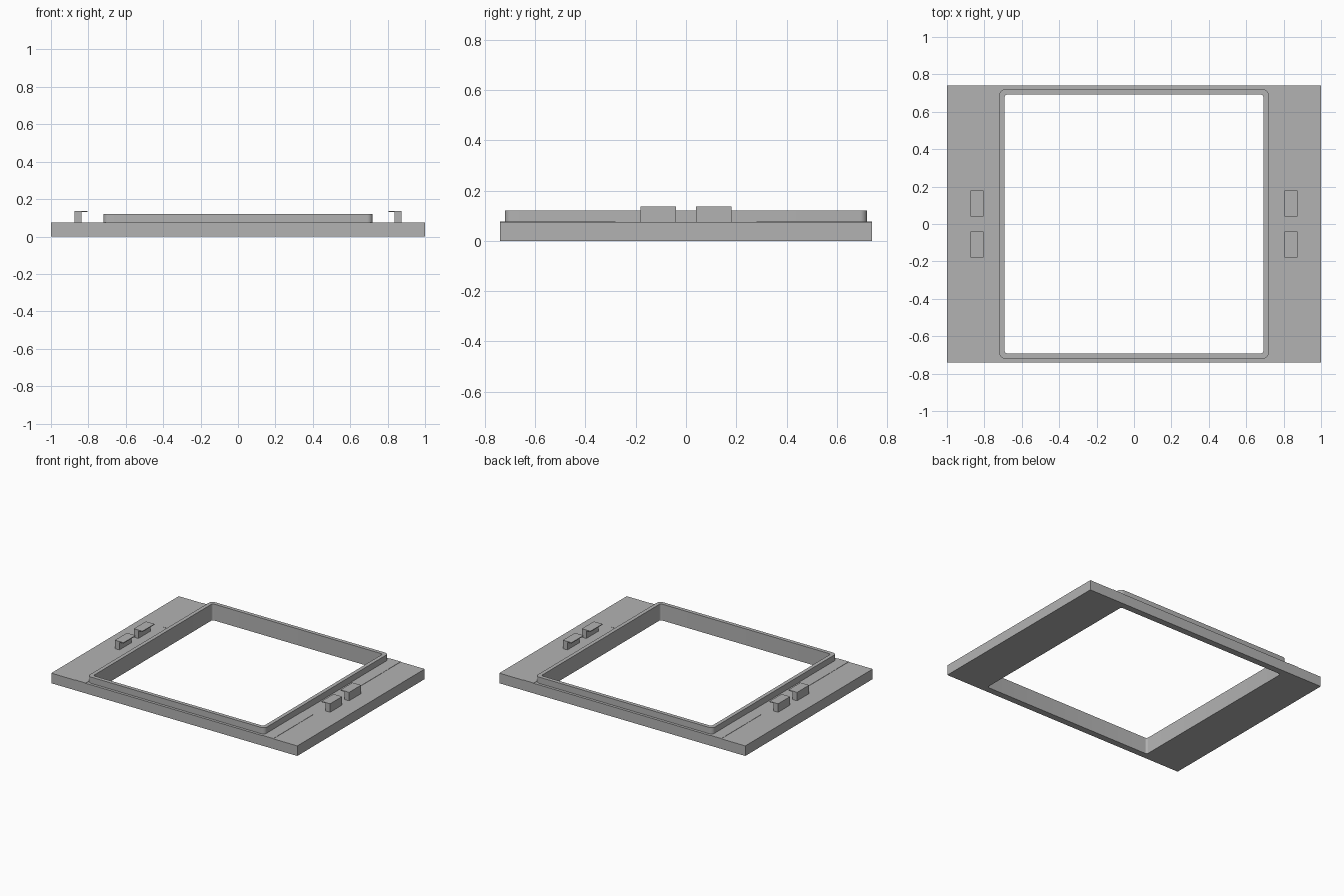
import bpy, bmesh, math

cube = bpy.data.objects.get("Cube")
if cube:
    bpy.data.objects.remove(cube, do_unlink=True)

grey = bpy.data.materials.new("plain grey")
grey.use_nodes = True
colour = (0.45, 0.45, 0.45, 1)
grey.diffuse_color = colour
grey.node_tree.nodes["Principled BSDF"].inputs["Base Color"].default_value = colour

PLATE_TOP = 0.074
OPENING = (0.692, 0.692, 0.015)


def finish(name, bm, smooth=False):
    bmesh.ops.remove_doubles(bm, verts=bm.verts, dist=1e-5)
    bmesh.ops.recalc_face_normals(bm, faces=bm.faces)
    mesh = bpy.data.meshes.new(name)
    bm.to_mesh(mesh)
    bm.free()
    mesh.materials.append(grey)
    obj = bpy.data.objects.new(name, mesh)
    bpy.context.collection.objects.link(obj)
    if smooth:
        bpy.ops.object.select_all(action='DESELECT')
        obj.select_set(True)
        bpy.context.view_layer.objects.active = obj
        bpy.ops.object.shade_smooth_by_angle(angle=math.radians(30))
    return obj


def rounded_rect(half_x, half_y, radius, steps=6):
    points = []
    for corner, (sx, sy) in enumerate([(1, 1), (-1, 1), (-1, -1), (1, -1)]):
        for i in range(steps + 1):
            a = (corner + i / steps) * math.pi / 2
            points.append((sx * (half_x - radius) + radius * math.cos(a),
                           sy * (half_y - radius) + radius * math.sin(a)))
    return points


def frame(name, outer, inner, z0, z1):
    """Closed frame between two rounded rectangles."""
    bm = bmesh.new()
    rings = [[bm.verts.new((x, y, z)) for x, y in rounded_rect(*shape)]
             for shape, z in ((outer, z0), (outer, z1), (inner, z1), (inner, z0))]
    n = len(rings[0])
    for r in range(4):
        a, b = rings[r], rings[(r + 1) % 4]
        for i in range(n):
            j = (i + 1) % n
            bm.faces.new((a[i], a[j], b[j], b[i]))
    return finish(name, bm, smooth=True)


def extrude_profile(name, profile, y0, y1):
    """Prism of an x-z outline along y."""
    bm = bmesh.new()
    face = bm.faces.new([bm.verts.new((x, y0, z)) for x, z in profile])
    made = bmesh.ops.extrude_face_region(bm, geom=[face])["geom"]
    verts = [v for v in made if isinstance(v, bmesh.types.BMVert)]
    bmesh.ops.translate(bm, verts=verts, vec=(0, y1 - y0, 0))
    return finish(name, bm)


# Base plate with the window opening, and the raised rim around it
frame("base_plate", (1, 0.74, 0), OPENING, 0, PLATE_TOP)
frame("raised_rim", (0.72, 0.72, 0.03), OPENING, PLATE_TOP, 0.12)

# Hooked clips and shallow strips on both side wings
hook = [(0.875, PLATE_TOP), (0.875, 0.136), (0.805, 0.136),
        (0.805, 0.13), (0.838, 0.13), (0.838, PLATE_TOP)]
strip = [(0.72, PLATE_TOP), (0.805, PLATE_TOP),
         (0.805, PLATE_TOP + 0.002), (0.72, PLATE_TOP + 0.002)]
for side, sx in (("left", 1), ("right", -1)):
    for end, sy in (("back", 1), ("front", -1)):
        extrude_profile(f"{side}_{end}_clip", [(sx * x, z) for x, z in hook],
                        sy * 0.04, sy * 0.18)
        extrude_profile(f"{side}_{end}_strip", [(sx * x, z) for x, z in strip],
                        sy * 0.28, sy * 0.74)
